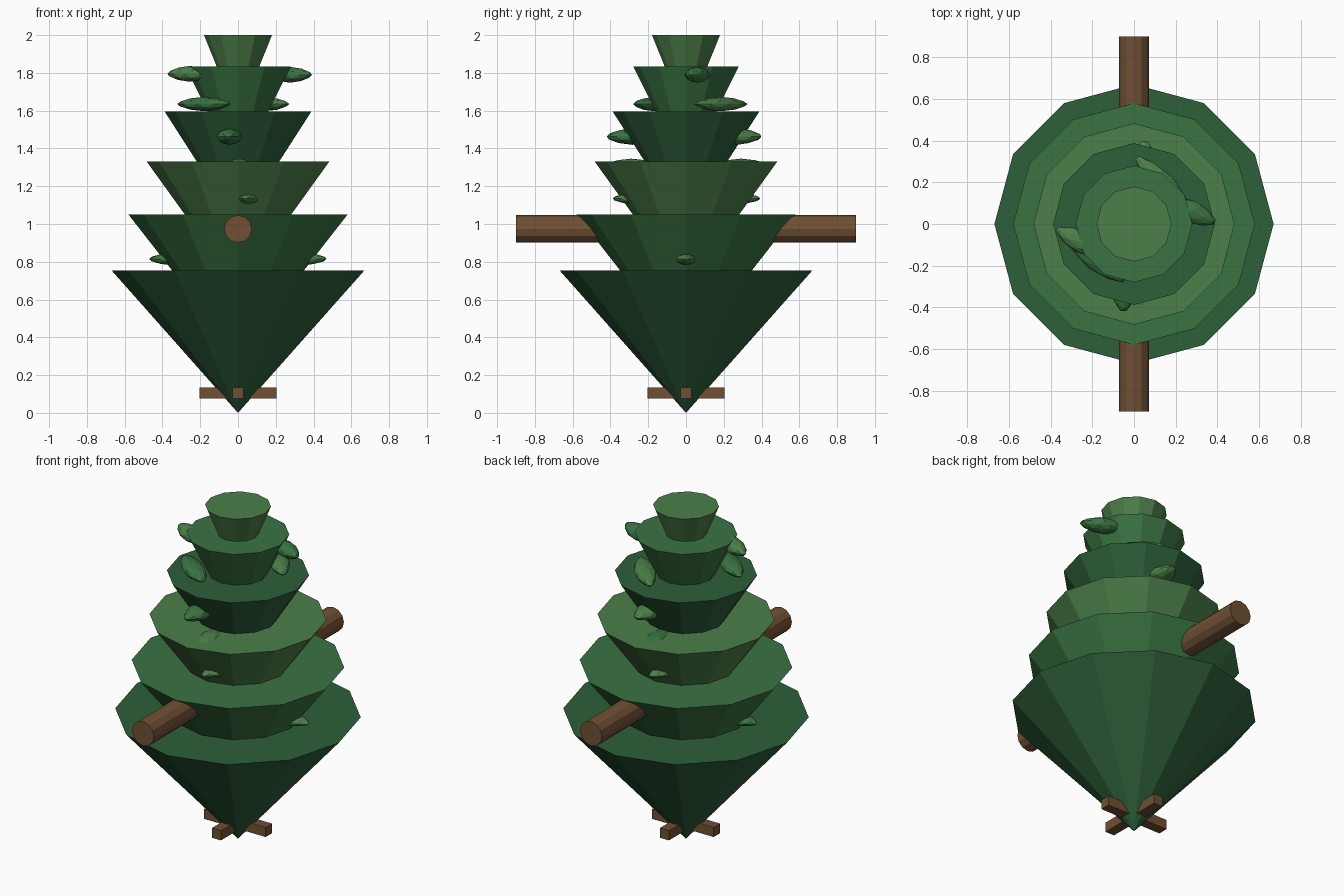
import bpy, math

def material(name, rgb):
    m = bpy.data.materials.new(name)
    m.diffuse_color = (*rgb, 1)
    return m

dark = material("dark_green", (0.027, 0.115, 0.042))
mid = material("mid_green", (0.042, 0.175, 0.055))
light = material("light_green", (0.072, 0.215, 0.067))
brown = material("bark", (0.16, 0.08, 0.034))

def finish(name, mat):
    o = bpy.context.object
    o.name = name
    o.data.materials.append(mat)
    return o

def tier(i, z0, z1, r0, r1, mat):
    bpy.ops.mesh.primitive_cone_add(vertices=12, radius1=r0, radius2=r1, depth=z1 - z0,
                                    location=(0, 0, (z0 + z1) / 2),
                                    rotation=(0, 0, math.pi / 2))
    finish(f"foliage_tier_{i}", mat)

# Upside-down foliage tiers, each sunk slightly into the one below
tiers = [(0.0, 0.755, 0.0, 0.67), (0.73, 1.05, 0.33, 0.58), (1.03, 1.33, 0.267, 0.483),
         (1.31, 1.595, 0.205, 0.388), (1.575, 1.835, 0.15, 0.28), (1.815, 2.0, 0.105, 0.18)]
for i, t in enumerate(tiers):
    tier(i + 1, *t, (dark, mid, light)[i % 3])

# Horizontal trunk running front to back
bpy.ops.mesh.primitive_cylinder_add(vertices=12, radius=0.073, depth=1.8,
                                    location=(0, 0, 0.974), rotation=(math.pi / 2, 0, 0))
finish("trunk", brown)

# Crossed stand bars
for name, size in (("stand_bar_x", (0.41, 0.06, 0.058)), ("stand_bar_y", (0.06, 0.41, 0.058))):
    bpy.ops.mesh.primitive_cube_add(size=1, location=(0, 0, 0.105))
    bpy.context.object.scale = size
    finish(name, brown)

# Flattened leaf tufts: x, y, z, heading, half length, half width, half height
tufts = [
    (0.275, 0.06, 1.79, -25, 0.13, 0.055, 0.042, mid),
    (-0.255, -0.085, 1.795, -28, 0.135, 0.055, 0.042, light),
    (0.14, 0.185, 1.635, -47, 0.19, 0.06, 0.038, light),
    (-0.18, -0.165, 1.635, -38, 0.18, 0.06, 0.038, mid),
    (-0.045, -0.285, 1.463, 87, 0.14, 0.068, 0.044, mid),
    (0.045, 0.27, 1.463, 87, 0.135, 0.068, 0.044, light),
    (0.01, -0.29, 1.31, 100, 0.15, 0.06, 0.036, light),
    (-0.01, 0.29, 1.31, 100, 0.15, 0.06, 0.036, mid),
    (0.06, -0.26, 1.135, 80, 0.135, 0.06, 0.032, light),
    (-0.06, 0.265, 1.135, 80, 0.135, 0.06, 0.032, light),
    (0.34, 0, 0.815, 0, 0.135, 0.056, 0.034, light),
    (-0.34, 0, 0.815, 0, 0.135, 0.056, 0.034, mid),
]
for i, (x, y, z, a, l, w, h, mat) in enumerate(tufts):
    bpy.ops.mesh.primitive_ico_sphere_add(subdivisions=2, radius=1, location=(x, y, z),
                                          rotation=(0, 0, math.radians(a)))
    o = finish(f"leaf_tuft_{i + 1}", mat)
    o.scale = (l, w, h)
    # Taper both ends to a softer point
    for v in o.data.vertices:
        k = 1 - 0.35 * v.co.x ** 2
        v.co.y *= k
        v.co.z *= k
